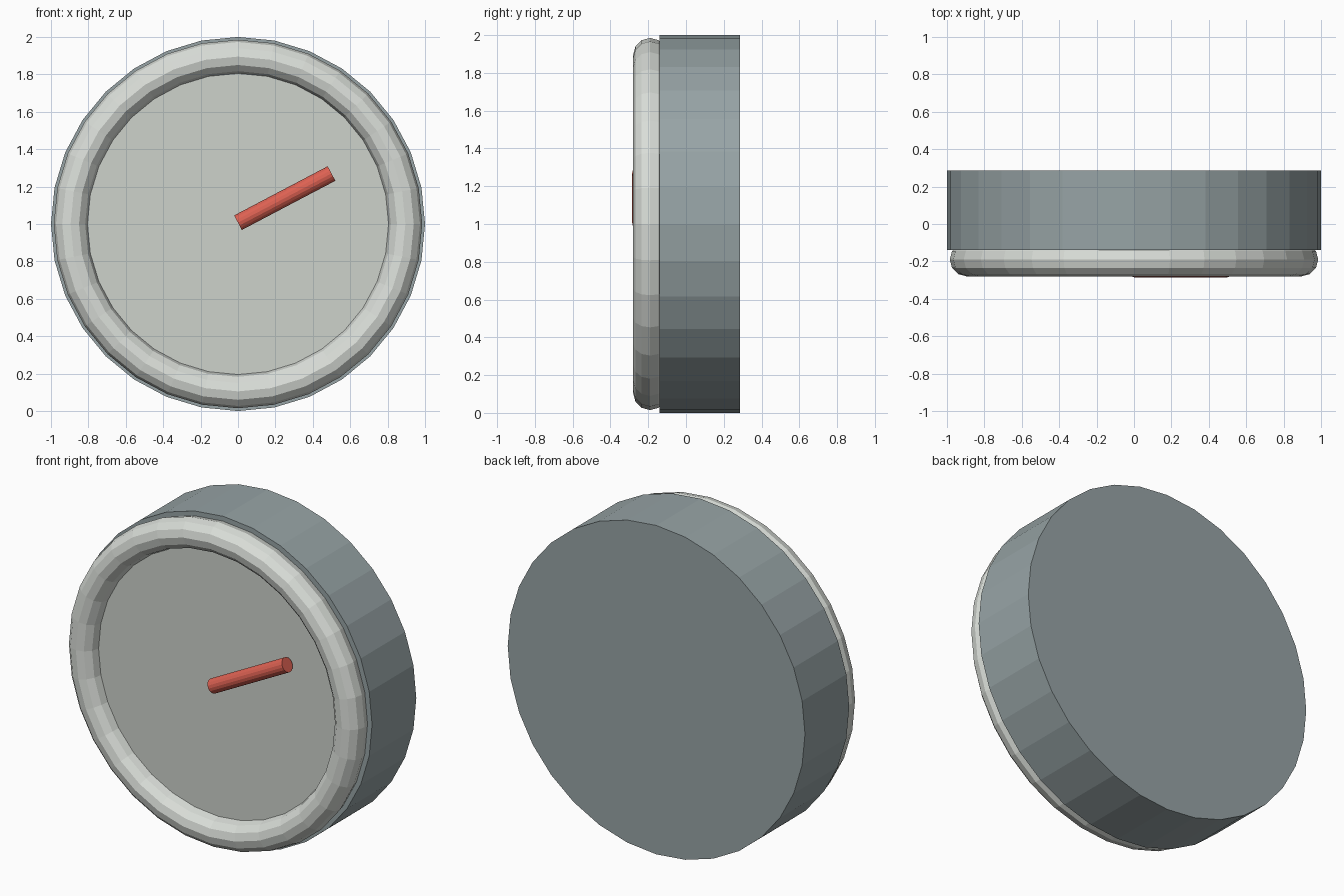
import bpy
import math
from mathutils import Vector

if "Cube" in bpy.data.objects:
    bpy.data.objects.remove(bpy.data.objects["Cube"])


def material(name, rgb):
    m = bpy.data.materials.new(name)
    m.diffuse_color = (*rgb, 1.0)
    m.use_nodes = True
    m.node_tree.nodes["Principled BSDF"].inputs["Base Color"].default_value = m.diffuse_color
    return m


SLATE = material("slate_grey", (0.31, 0.37, 0.38))
PALE = material("pale_grey", (0.70, 0.73, 0.69))
DIAL = material("dial_grey", (0.61, 0.645, 0.60))
RED = material("needle_red", (0.72, 0.12, 0.085))


def finish(name, mat):
    ob = bpy.context.object
    ob.name = ob.data.name = name
    ob.data.materials.append(mat)
    return ob


def rod(name, start, end, radius, sides, mat):
    """Closed cylinder running between two points."""
    a, b = Vector(start), Vector(end)
    axis = b - a
    bpy.ops.mesh.primitive_cylinder_add(
        vertices=sides, radius=radius, depth=axis.length, location=(a + b) / 2,
        rotation=axis.to_track_quat('Z', 'Y').to_euler())
    return finish(name, mat)


# Drum-shaped housing
rod("housing", (0, -0.14, 1), (0, 0.285, 1), 1.0, 32, SLATE)

# Dial plate set inside the rim
rod("dial_face", (0, -0.13, 1), (0, -0.19, 1), 0.85, 32, DIAL)

# Rounded front rim
bpy.ops.mesh.primitive_torus_add(
    major_radius=0.895, minor_radius=0.09, major_segments=32, minor_segments=12,
    location=(0, -0.19, 1), rotation=(math.pi / 2, 0, 0))
finish("rim", PALE)

# Pointer from the dial centre towards the upper right
rod("needle", (0, -0.241, 1.007), (0.5, -0.241, 1.27), 0.044, 16, RED)
